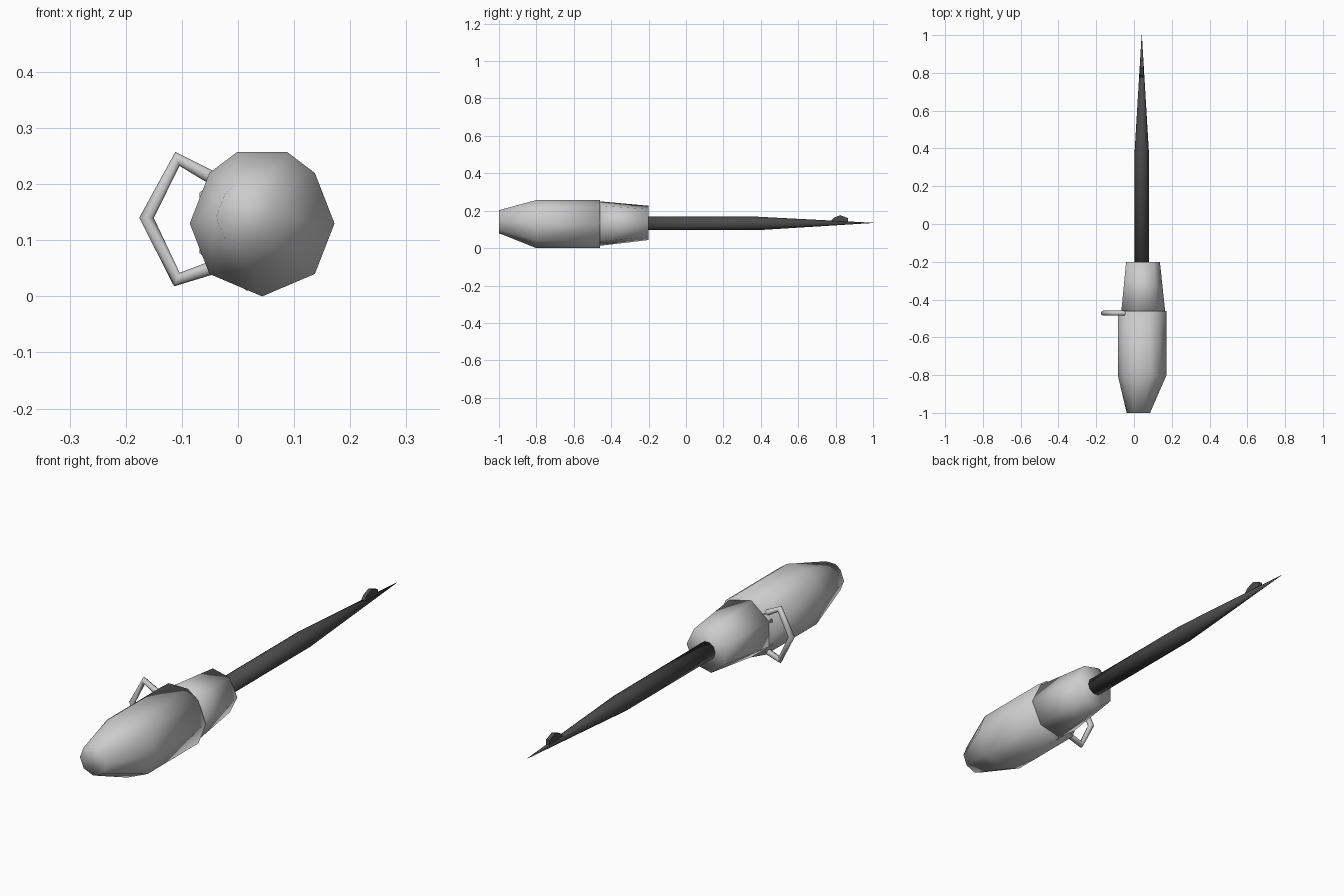
import bpy, bmesh
from math import sin, cos, pi

if "Cube" in bpy.data.objects:
    bpy.data.objects.remove(bpy.data.objects["Cube"])

dark = bpy.data.materials.new("dark_steel")
dark.diffuse_color = (0.07, 0.07, 0.07, 1)
dark.use_nodes = True
dark.node_tree.nodes["Principled BSDF"].inputs["Base Color"].default_value = dark.diffuse_color


def make(name, bm, mat=None, smooth=True):
    bmesh.ops.recalc_face_normals(bm, faces=bm.faces)
    me = bpy.data.meshes.new(name)
    bm.to_mesh(me)
    bm.free()
    for p in me.polygons:
        p.use_smooth = smooth
    if mat:
        me.materials.append(mat)
    ob = bpy.data.objects.new(name, me)
    bpy.context.collection.objects.link(ob)
    return ob


def loft(name, section, stations, mat=None):
    """Sweep an xz section along y; stations are (y, scale, centre x, centre z)."""
    bm = bmesh.new()
    rings = [[bm.verts.new((cx + px * s, y, cz + pz * s)) for px, pz in section]
             for y, s, cx, cz in stations]
    n = len(section)
    for a, b in zip(rings, rings[1:]):
        for i in range(n):
            j = (i + 1) % n
            bm.faces.new((a[i], a[j], b[j], b[i]))
    bm.faces.new(rings[0])
    bm.faces.new(rings[-1])
    return make(name, bm, mat)


def polygon(n):
    return [(cos(2 * pi * i / n), sin(2 * pi * i / n)) for i in range(n)]


# Handle body: octagon with its top corner split into a flat
body = [(0.129, 0), (0.094, 0.09), (0.045, 0.127), (-0.045, 0.127),
        (-0.094, 0.09), (-0.129, 0), (-0.094, -0.09), (0, -0.13), (0.094, -0.09)]
loft("handle_body", body, [(-1, 0.48, 0.023, 0.142), (-0.8, 1, 0.043, 0.13),
                           (-0.46, 1, 0.043, 0.13)])

# Seven-sided tapered collar
loft("handle_collar", polygon(7), [(-0.48, 0.124, 0.043, 0.131),
                                   (-0.2, 0.094, 0.043, 0.135)])

# Round shaft tapering to a point
loft("needle_shaft", polygon(10), [(-0.22, 0.038, 0.041, 0.132),
                                   (0.38, 0.038, 0.041, 0.132),
                                   (1, 0.0008, 0.041, 0.135)], dark)

# Small barb near the tip
barb = [(0.775, 0.145), (0.79, 0.162), (0.825, 0.176), (0.865, 0.161),
        (0.866, 0.14)]
bm = bmesh.new()
left, right = ([bm.verts.new((0.041 + dx, y, z)) for y, z in barb]
               for dx in (-0.008, 0.008))
bm.faces.new(left)
bm.faces.new(right)
for i in range(len(barb)):
    j = (i + 1) % len(barb)
    bm.faces.new((left[i], left[j], right[j], right[i]))
make("needle_barb", bm, dark, smooth=False)

# Side loop: bent tube, with mitred corners
path = [(-0.02, 0.197), (-0.108, 0.245), (-0.163, 0.14), (-0.109, 0.03),
        (-0.02, 0.06)]
cu = bpy.data.curves.new("side_loop", "CURVE")
cu.dimensions = "3D"
cu.bevel_depth = 0.013
cu.bevel_resolution = 2
sp = cu.splines.new("POLY")
sp.points.add(len(path) - 1)
for pt, (x, z) in zip(sp.points, path):
    pt.co = (x, -0.472, z, 1)
cu.use_fill_caps = True
ob = bpy.data.objects.new("side_loop", cu)
bpy.context.collection.objects.link(ob)
